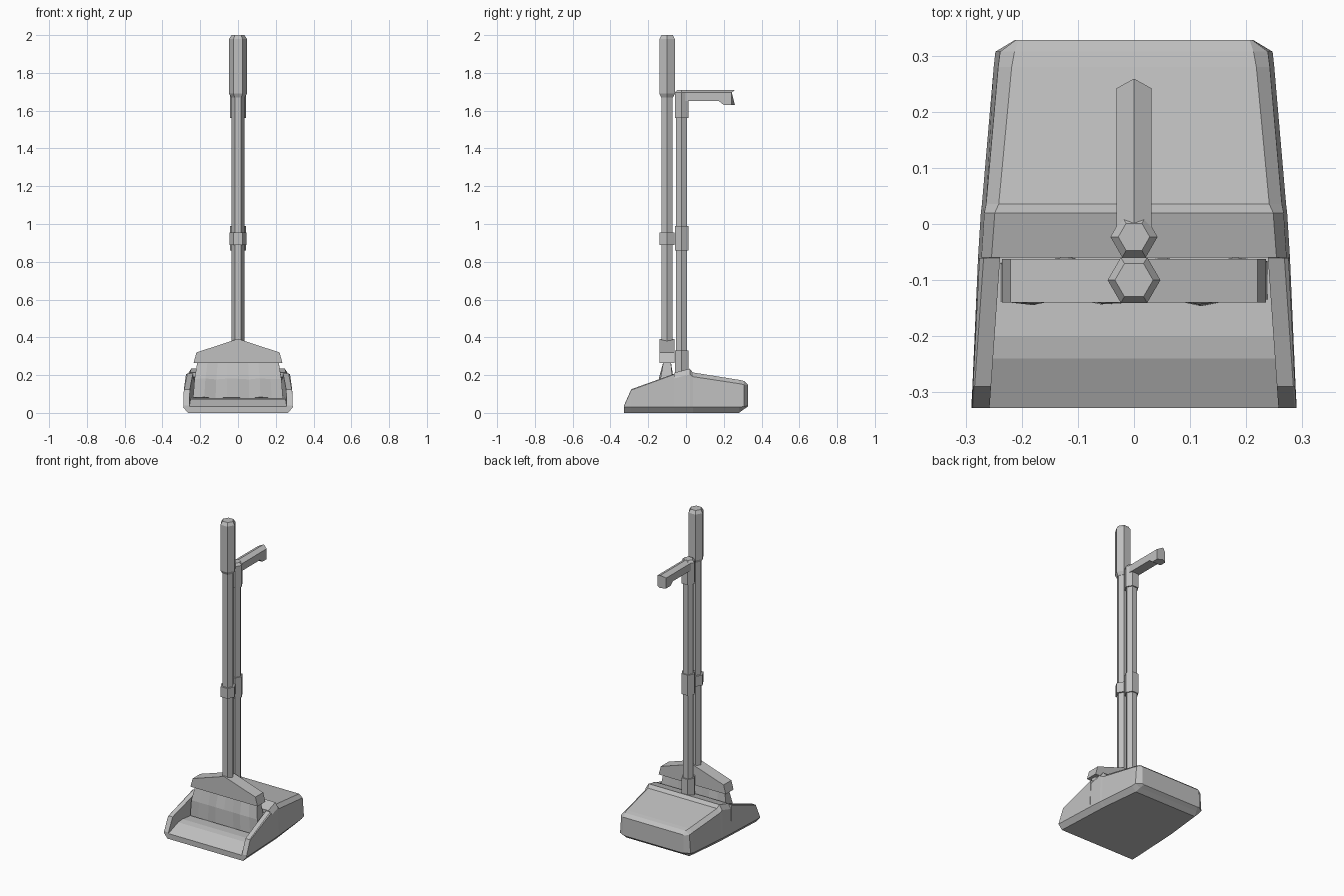
import bpy
import bmesh
import math

cube = bpy.data.objects.get("Cube")
if cube:
    bpy.data.objects.remove(cube, do_unlink=True)

grey = bpy.data.materials.new("grey plastic")
grey.use_nodes = True
tone = (0.53, 0.53, 0.53, 1)
grey.diffuse_color = tone
grey.node_tree.nodes["Principled BSDF"].inputs["Base Color"].default_value = tone


def loft(name, rings):
    """Closed solid through a series of rings with equal point counts."""
    bm = bmesh.new()
    loops = [[bm.verts.new(p) for p in ring] for ring in rings]
    n = len(loops[0])
    for a, b in zip(loops, loops[1:]):
        for i in range(n):
            j = (i + 1) % n
            bm.faces.new((a[i], a[j], b[j], b[i]))
    bm.faces.new(loops[0][::-1])
    bm.faces.new(loops[-1])
    bmesh.ops.remove_doubles(bm, verts=bm.verts, dist=1e-5)
    bmesh.ops.recalc_face_normals(bm, faces=bm.faces)
    mesh = bpy.data.meshes.new(name)
    bm.to_mesh(mesh)
    bm.free()
    mesh.materials.append(grey)
    obj = bpy.data.objects.new(name, mesh)
    bpy.context.collection.objects.link(obj)
    return obj


def hex_rod(name, y, profile):
    """Upright six-sided rod from (radius, height) pairs."""
    angles = [math.radians(60 * i) for i in range(6)]
    return loft(name, [[(r * math.cos(a), y + r * math.sin(a), z) for a in angles]
                       for r, z in profile])


# Broom pole, collar and grip
BROOM_Y, PAN_Y = -0.1, -0.023
hex_rod("broom_pole", BROOM_Y, [(0.034, 0.34), (0.034, 1.72)])
hex_rod("broom_collar", BROOM_Y, [(0.046, 0.89), (0.046, 0.955)])
hex_rod("broom_grip", BROOM_Y,
        [(0.036, 1.67), (0.047, 1.69), (0.047, 1.98), (0.034, 2.0)])

# Broom head: gabled cap, extruded front to back
gable = [(-0.235, 0.265), (0.235, 0.265), (0.22, 0.32), (0, 0.392), (-0.22, 0.32)]
loft("broom_head", [[(x, y, z) for x, z in gable] for y in (-0.14, -0.062)])

# Bristles: folded skirt flaring towards the floor
COLUMNS = 9


def bristle_ring(z, half_x, front, back, fold):
    ring = []
    for side, y in ((1, front), (-1, back)):
        for i in range(COLUMNS):
            t = side * (2 * i / (COLUMNS - 1) - 1)
            wave = math.sin(i * 2.3) * fold
            ring.append((t * half_x, y - side * wave, z + wave * 0.5))
    return ring


loft("bristles", [bristle_ring(0.27, 0.215, -0.12, -0.08, 0),
                  bristle_ring(0.18, 0.23, -0.138, -0.072, 0.006),
                  bristle_ring(0.08, 0.238, -0.138, -0.066, 0.009)])

# Dustpan pole with its sockets
hex_rod("pan_pole", PAN_Y, [(0.034, 0.2), (0.034, 1.6)])
hex_rod("pan_lower_socket", PAN_Y, [(0.042, 0.2), (0.042, 0.33)])
hex_rod("pan_collar", PAN_Y, [(0.042, 0.86), (0.042, 0.99)])
hex_rod("pan_top_socket", PAN_Y, [(0.042, 1.56), (0.042, 1.695), (0.028, 1.71)])


# Dustpan handle: ridged bar reaching back with a hooked tip
def handle_ring(y, low, point=0.0, half=0.031):
    return [(-half, y, low), (0, y + point, low), (half, y, low),
            (half, y, 1.696), (0, y + point, 1.71), (-half, y, 1.696)]


loft("pan_handle", [handle_ring(-0.03, 1.65), handle_ring(0.175, 1.65),
                    handle_ring(0.2, 1.63), handle_ring(0.242, 1.63, 0.017)])


# Dustpan body: tapering shell with chamfered edges
def body_ring(y, base_half, half, base, side, top, inset, drop):
    right = [(base_half, base), (half, side), (half - inset * 0.25, top - drop),
             (half - inset, top)]
    return [(x, y, z) for x, z in right] + [(-x, y, z) for x, z in right[::-1]]


pan = loft("dustpan", [
    body_ring(-0.328, 0.265, 0.29, 0, 0.03, 0.04, 0.004, 0.004),
    body_ring(-0.29, 0.263, 0.288, 0, 0.03, 0.125, 0.004, 0.004),
    body_ring(-0.0605, 0.252, 0.278, 0, 0.03, 0.208, 0.01, 0.004),
    body_ring(-0.06, 0.252, 0.278, 0, 0.03, 0.213, 0.024, 0.03),
    body_ring(0.02, 0.248, 0.273, 0, 0.03, 0.234, 0.025, 0.03),
    body_ring(0.036, 0.247, 0.271, 0, 0.03, 0.214, 0.03, 0.022),
    body_ring(0.28, 0.22, 0.25, 0, 0.03, 0.175, 0.032, 0.02),
    body_ring(0.307, 0.21, 0.247, 0.02, 0.034, 0.169, 0.034, 0.02),
    body_ring(0.328, 0.2, 0.212, 0.034, 0.037, 0.15, 0.006, 0.004),
])

# Hollow: ramped floor, open front, roofed back
hollow = [(-0.36, 0.019), (-0.24, 0.073), (-0.2, 0.079), (0.26, 0.05), (0.26, 0.14),
          (-0.06, 0.19), (-0.06, 0.4), (-0.36, 0.4)]


def inner_half(y):
    return 0.2345 - 0.07 * y


cutter = loft("hollow_cutter", [[(s * inner_half(y), y, z) for y, z in hollow]
                                for s in (-1, 1)])
cutter.hide_render = True
cut = pan.modifiers.new("hollow", "BOOLEAN")
cut.operation = "DIFFERENCE"
cut.solver = "EXACT"
cut.object = cutter
graph = bpy.context.evaluated_depsgraph_get()
carved = bpy.data.meshes.new_from_object(pan.evaluated_get(graph))
pan.modifiers.clear()
pan.data = carved
bpy.data.objects.remove(cutter, do_unlink=True)
